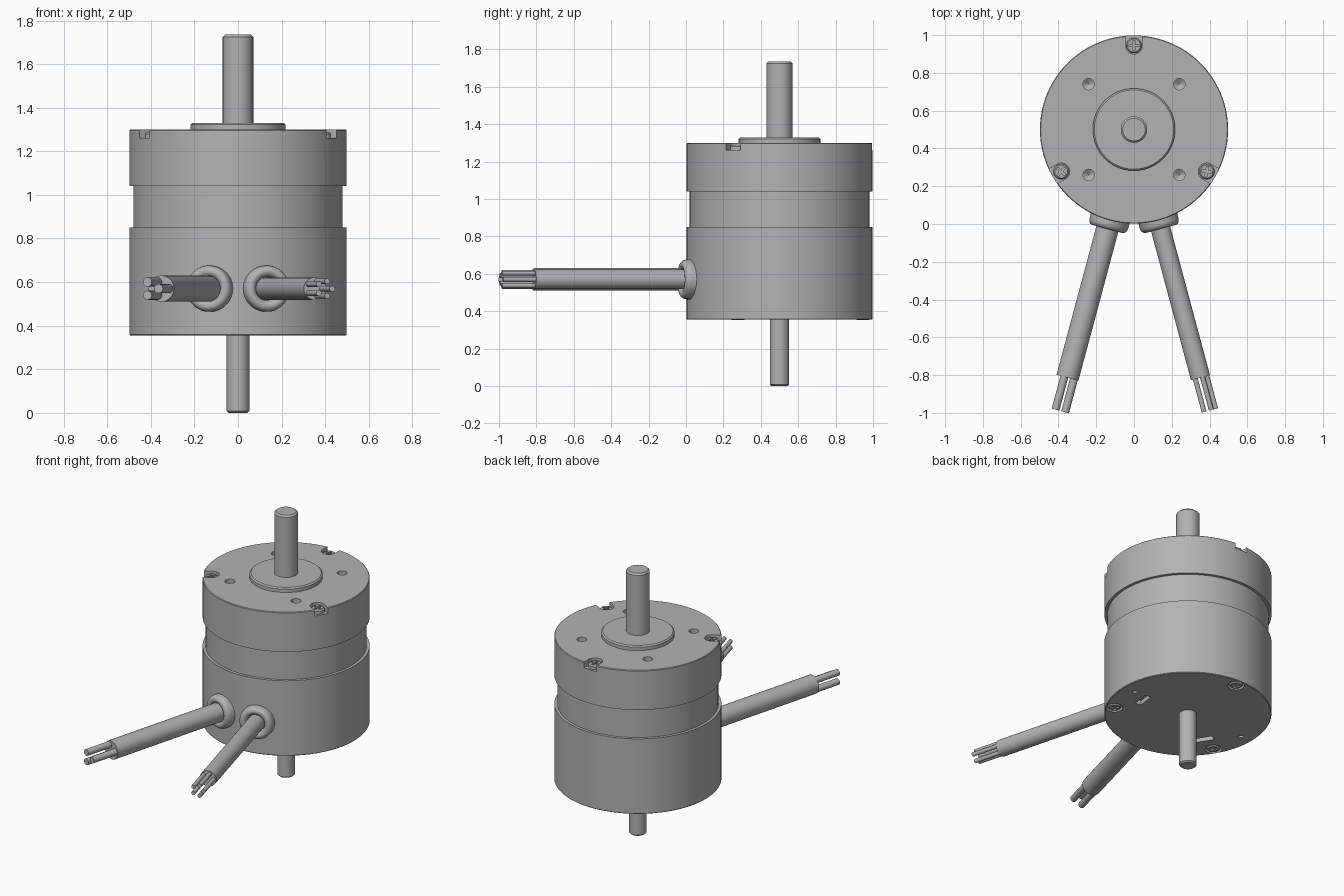
import bpy, bmesh, math
from mathutils import Matrix, Vector

cube = bpy.data.objects.get("Cube")
if cube:
    bpy.data.objects.remove(cube, do_unlink=True)

CENTRE = Matrix.Translation((0, 0.5, 0))  # motor axis
BOTTOM, TOP = 0.355, 1.3

metal = bpy.data.materials.new("grey metal")
metal.use_nodes = True
grey = (0.45, 0.45, 0.45, 1)
metal.diffuse_color = grey
metal.node_tree.nodes["Principled BSDF"].inputs["Base Color"].default_value = grey


def add(name, bm, matrix):
    bmesh.ops.recalc_face_normals(bm, faces=bm.faces)
    mesh = bpy.data.meshes.new(name)
    bm.to_mesh(mesh)
    bm.free()
    mesh.materials.append(metal)
    ob = bpy.data.objects.new(name, mesh)
    ob.matrix_world = matrix
    bpy.context.collection.objects.link(ob)
    return ob


def select(ob):
    bpy.ops.object.select_all(action='DESELECT')
    ob.select_set(True)
    bpy.context.view_layer.objects.active = ob


def smooth(ob):
    select(ob)
    bpy.ops.object.shade_smooth_by_angle(angle=math.radians(30))


def lathe(name, profile, matrix=CENTRE, segments=32):
    """Solid of revolution from (radius, height) points, capped at both ends."""
    bm = bmesh.new()
    rings = []
    for r, z in profile:
        rings.append([bm.verts.new((r * math.cos(t), r * math.sin(t), z))
                      for t in (math.tau * i / segments for i in range(segments))])
    for a, b in zip(rings, rings[1:]):
        for i in range(segments):
            j = (i + 1) % segments
            bm.faces.new((a[i], a[j], b[j], b[i]))
    bm.faces.new(rings[0])
    bm.faces.new(rings[-1])
    ob = add(name, bm, matrix)
    smooth(ob)
    return ob


def box(name, size, matrix):
    bm = bmesh.new()
    bmesh.ops.create_cube(bm, size=1, matrix=Matrix.Diagonal((*size, 1)))
    return add(name, bm, matrix)


def cut(target, cutter):
    cutter.hide_render = True
    mod = target.modifiers.new("cut", 'BOOLEAN')
    mod.operation, mod.solver, mod.object = 'DIFFERENCE', 'EXACT', cutter
    select(target)
    bpy.ops.object.modifier_apply(modifier=mod.name)
    bpy.data.objects.remove(cutter, do_unlink=True)


def polar(angle, radius, z):
    """Frame on the motor axis, with local x pointing outwards."""
    return CENTRE @ Matrix.Rotation(math.radians(angle), 4, 'Z') @ Matrix.Translation((radius, 0, z))


# Housing: lower can, recessed waist and top cap
housing = lathe("housing", [(0.494, BOTTOM), (0.498, BOTTOM + 0.004), (0.498, 0.85), (0.48, 0.85),
                            (0.48, 1.04), (0.498, 1.04), (0.498, TOP - 0.004), (0.494, TOP)],
                segments=96)
boss = lathe("front_boss", [(0.218, TOP - 0.02), (0.218, 1.322), (0.21, 1.33), (0.05, 1.33)], segments=64)
lathe("output_shaft", [(0.07, 1.29), (0.07, 1.725), (0.06, 1.735)])
lathe("rear_shaft", [(0.043, 0), (0.052, 0.008), (0.052, 0.4)])

# Mounting holes with conical floors
for x in (-0.24, 0.24):
    for y in (-0.24, 0.24):
        cut(housing, lathe("hole_cutter", [(0.002, TOP - 0.075), (0.03, TOP - 0.055), (0.03, TOP + 0.1)],
                           CENTRE @ Matrix.Translation((x, y, 0)), 24))

# Screw seats: open notches on top, round pockets underneath
for angle in (90, 210, 330):
    cut(housing, lathe("seat_cutter", [(0.045, -0.038), (0.045, 0.1)], polar(angle, 0.445, TOP)))
    cut(housing, box("notch_cutter", (0.14, 0.089, 0.138), polar(angle, 0.516, TOP + 0.031)))
    cut(housing, lathe("pocket_cutter", [(0.05, -0.1), (0.05, 0.025)], polar(angle, 0.445, BOTTOM)))

# Slots and pin holes in the base
for angle in (-8, 212):
    cut(housing, box("slot_cutter", (0.04, 0.11, 0.06), polar(angle, 0.315, BOTTOM)))
for angle in (0, 180):
    cut(housing, lathe("pin_cutter", [(0.014, -0.1), (0.014, 0.04)], polar(angle, 0.413, BOTTOM), 16))
smooth(housing)

# Cross-head screws share one mesh
screw = lathe("top_screw_1", [(0.041, -0.01), (0.041, 0.018), (0.034, 0.026)], Matrix.Identity(4), 24)
for size in ((0.055, 0.012, 0.03), (0.012, 0.055, 0.03)):
    cut(screw, box("cross_cutter", size, Matrix.Translation((0, 0, 0.028))))
smooth(screw)
flip = Matrix.Rotation(math.pi, 4, 'X')
turn = Matrix.Rotation(math.radians(20), 4, 'Z')
for i, angle in enumerate((90, 210, 330)):
    top = screw if i == 0 else bpy.data.objects.new(f"top_screw_{i + 1}", screw.data)
    base = bpy.data.objects.new(f"base_screw_{i + 1}", screw.data)
    top.matrix_world = polar(angle, 0.445, TOP - 0.038) @ (turn if i else Matrix.Identity(4))
    base.matrix_world = polar(angle, 0.445, BOTTOM + 0.025) @ flip @ turn
    for ob in (top, base):
        if not ob.users_collection:
            bpy.context.collection.objects.link(ob)

# Cables leave radially through rounded grommets
for side, angle, radius, count, wire in (("right", -15, 0.06, 3, 0.021), ("left", 15, 0.052, 5, 0.013)):
    frame = (CENTRE @ Matrix.Translation((0, 0, 0.57))
             @ Matrix.Rotation(math.radians(angle), 4, 'Z') @ Matrix.Rotation(math.pi / 2, 4, 'X'))
    # half-round lip around the cable
    lip = [(0.08 + 0.026 * math.cos(t), 0.515 + 0.03 * math.sin(t))
           for t in (math.pi * k / 10 for k in range(11))]
    lathe(f"{side}_grommet", [(0.106, 0.46)] + lip + [(0.054, 0.49)], frame, 40)
    lathe(f"{side}_cable", [(radius, 0.45), (radius, 1.36)], frame)
    for k in range(count):
        t = math.tau * k / count
        offset = Vector((math.cos(t), math.sin(t), 0)) * (radius - wire - 0.004)
        lathe(f"{side}_wire_{k + 1}", [(wire, 1.3), (wire, 1.54)],
              frame @ Matrix.Translation(offset), 16)
